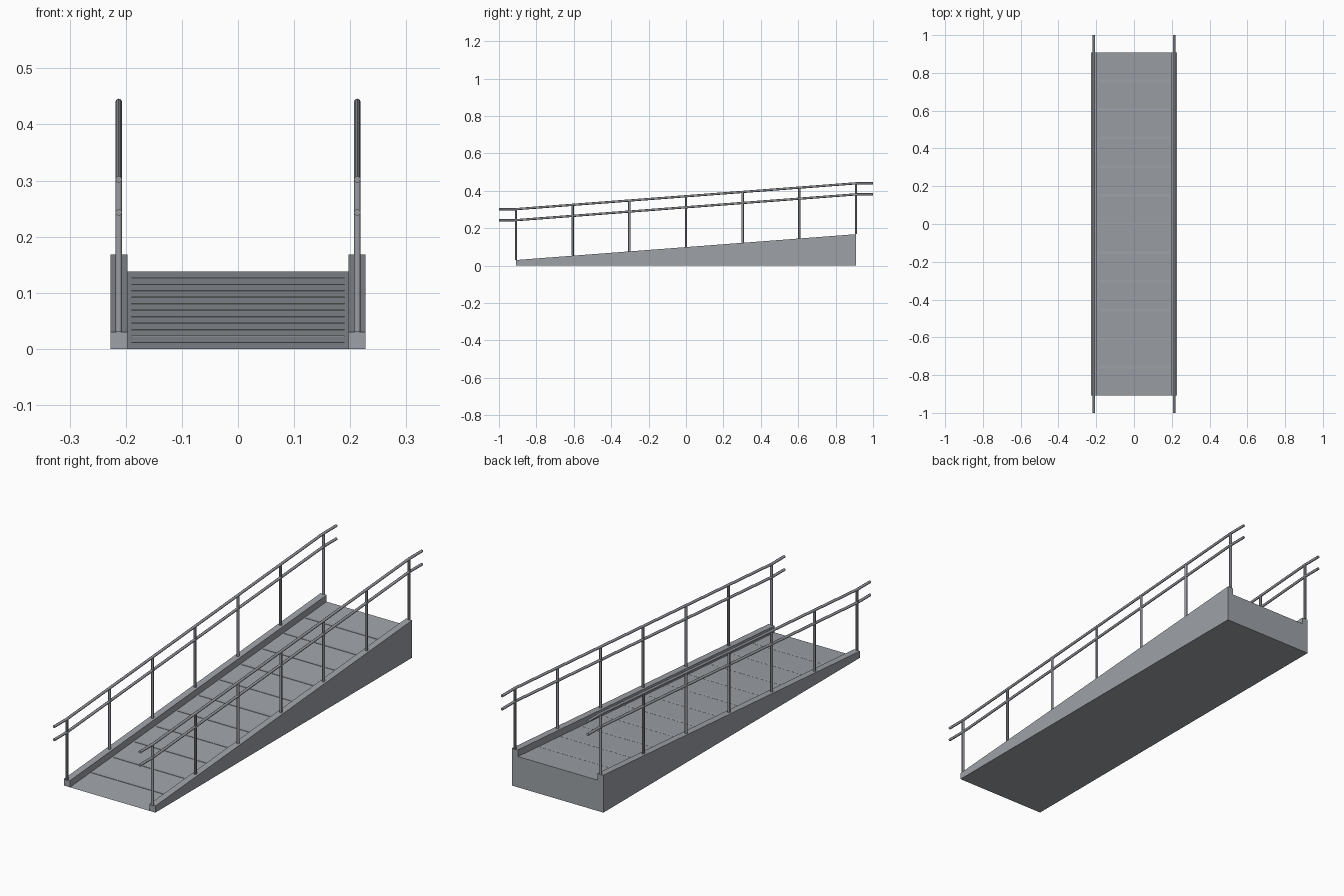
import bpy
import bmesh
from mathutils import Matrix

cube = bpy.data.objects.get("Cube")
if cube:
    bpy.data.objects.remove(cube, do_unlink=True)

HALF = 0.909          # half length of the sloped body
RISE = 0.138          # height gained along the slope
CURB = 0.03           # curb height above the deck
RAIL_X = 0.2125
TUBE = 0.006


def slope(y):
    t = min(max((y + HALF) / (2 * HALF), 0), 1)
    return RISE * t


def material(name, rgb):
    m = bpy.data.materials.new(name)
    m.use_nodes = True
    m.diffuse_color = (*rgb, 1)
    m.node_tree.nodes["Principled BSDF"].inputs["Base Color"].default_value = (*rgb, 1)
    return m


concrete = material("concrete grey", (0.34, 0.36, 0.39))
steel = material("steel grey", (0.32, 0.33, 0.36))


def finish(bm, name, mat):
    bmesh.ops.recalc_face_normals(bm, faces=bm.faces)
    mesh = bpy.data.meshes.new(name)
    bm.to_mesh(mesh)
    bm.free()
    mesh.materials.append(mat)
    obj = bpy.data.objects.new(name, mesh)
    bpy.context.collection.objects.link(obj)
    return obj


def wedge(name, x0, x1, lift):
    """Side profile in y and z, extruded across x."""
    bm = bmesh.new()
    profile = [(-HALF, 0), (HALF, 0), (HALF, RISE + lift)]
    if lift:
        profile.append((-HALF, lift))
    face = bm.faces.new([bm.verts.new((x0, y, z)) for y, z in profile])
    ext = bmesh.ops.extrude_face_region(bm, geom=[face])
    moved = [v for v in ext["geom"] if isinstance(v, bmesh.types.BMVert)]
    bmesh.ops.translate(bm, verts=moved, vec=(x1 - x0, 0, 0))
    return finish(bm, name, concrete)


def tube(name, points):
    curve = bpy.data.curves.new(name, "CURVE")
    curve.dimensions = "3D"
    curve.bevel_depth = TUBE
    curve.bevel_resolution = 2
    curve.use_fill_caps = True
    spline = curve.splines.new("POLY")
    spline.points.add(len(points) - 1)
    for p, co in zip(spline.points, points):
        p.co = (*co, 1)
    curve.materials.append(steel)
    obj = bpy.data.objects.new(name, curve)
    bpy.context.collection.objects.link(obj)
    return obj


# Sloped deck
wedge("deck", -0.197, 0.197, 0)

# Level anti-slip strips set into the deck
bm = bmesh.new()
for i in range(1, 12):
    y = -HALF + i * 2 * HALF / 12
    place = Matrix.Translation((0, y, slope(y) - 0.001))
    size = Matrix.Diagonal((0.38, 0.015, 0.004, 1))
    bmesh.ops.create_cube(bm, size=1, matrix=place @ size)
finish(bm, "grip_strips", concrete)

for side, s in (("left", 1), ("right", -1)):
    # Curb along the edge
    wedge(side + "_curb", s * 0.197, s * 0.227, CURB)

    # Two handrails, level at the ends
    for label, base in (("top", 0.302), ("middle", 0.243)):
        tube(f"{side}_{label}_rail",
             [(s * RAIL_X, y, base + slope(y)) for y in (-1, -HALF, HALF, 1)])

    # Seven evenly spaced posts
    bm = bmesh.new()
    for i in range(7):
        y = -HALF + i * HALF / 3
        low, high = slope(y) + CURB, slope(y) + 0.302
        bmesh.ops.create_cone(
            bm, cap_ends=True, segments=12, radius1=TUBE, radius2=TUBE,
            depth=high - low,
            matrix=Matrix.Translation((s * RAIL_X, y, (low + high) / 2)))
    posts = finish(bm, side + "_posts", steel)
    bpy.ops.object.select_all(action="DESELECT")
    posts.select_set(True)
    bpy.context.view_layer.objects.active = posts
    bpy.ops.object.shade_smooth_by_angle()
